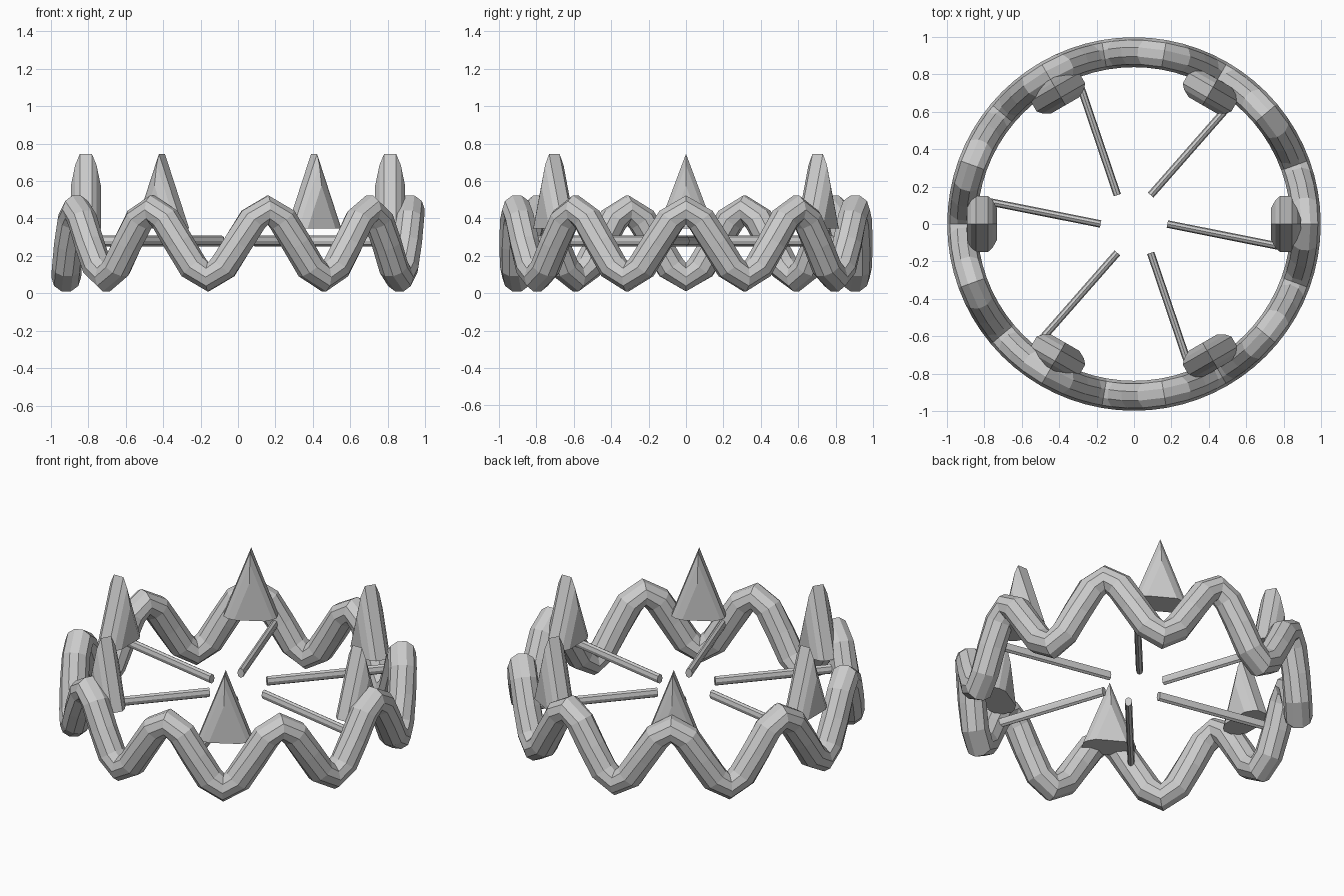
import bpy, bmesh
from math import sin, cos, pi, radians
from mathutils import Vector, Matrix

if "Cube" in bpy.data.objects:
    bpy.data.objects.remove(bpy.data.objects["Cube"])


def make_object(name, bm):
    bmesh.ops.recalc_face_normals(bm, faces=bm.faces)
    mesh = bpy.data.meshes.new(name)
    bm.to_mesh(mesh)
    bm.free()
    obj = bpy.data.objects.new(name, mesh)
    bpy.context.collection.objects.link(obj)
    return obj


# Wavy ring: a tube following nine waves around a circle
RING_R, TUBE_R, WAVE, MID_Z = 0.918, 0.08, 0.18, 0.266
STEPS, SIDES, WAVES = 72, 10, 9
bm = bmesh.new()
rings = []
for i in range(STEPS):
    a = 2 * pi * i / STEPS
    radial = Vector((cos(a), sin(a), 0))
    centre = radial * RING_R + Vector((0, 0, MID_Z + WAVE * cos(WAVES * a)))
    tangent = Vector((-sin(a) * RING_R, cos(a) * RING_R,
                      -WAVE * WAVES * sin(WAVES * a))).normalized()
    normal = tangent.cross(radial)
    rings.append([bm.verts.new(centre + TUBE_R * (radial * cos(t) + normal * sin(t)))
                  for t in (2 * pi * k / SIDES for k in range(SIDES))])
for i in range(STEPS):
    r0, r1 = rings[i], rings[(i + 1) % STEPS]
    for k in range(SIDES):
        m = (k + 1) % SIDES
        bm.faces.new((r0[k], r0[m], r1[m], r1[k]))
make_object("wavy_ring", bm)

# Spikes: faceted wedges with a short radial ridge and an oblong flat base
BASE_Z, TOP_Z, HALF_W = 0.345, 0.745, 0.15
SECTION = ((0.032, 0.0), (0.057, 0.06), (0.08, 0.17))  # half depth, drop from ridge
for i in range(6):
    bm = bmesh.new()
    for depth, drop in SECTION:
        for s in (-1, 1):
            bm.verts.new((0.813 + s * depth, 0, TOP_Z - drop))
            for side in (-1, 1):
                w = HALF_W * (1 - drop / (TOP_Z - BASE_Z))
                bm.verts.new((0.813 + s * depth, side * w, BASE_Z))
    bmesh.ops.convex_hull(bm, input=bm.verts)
    bmesh.ops.dissolve_limit(bm, angle_limit=radians(1), verts=bm.verts, edges=bm.edges)
    bm.transform(Matrix.Rotation(i * pi / 3, 4, 'Z'))
    make_object(f"spike_{i + 1}", bm)

# Spokes: slim slanted rods reaching inward
start, end = Vector((0.178, 0, 0.28)), Vector((0.85, -0.134, 0.28))
for i in range(6):
    bm = bmesh.new()
    bmesh.ops.create_cone(bm, cap_ends=True, segments=8, radius1=1, radius2=1,
                          depth=(end - start).length)
    bm.transform(Matrix.Diagonal((0.029, 0.02, 1, 1)))
    turn = Matrix.Rotation(pi / 2, 4, 'Y')
    aim = Matrix.Rotation((end - start).to_2d().angle_signed(Vector((1, 0))), 4, 'Z')
    bm.transform(Matrix.Rotation(i * pi / 3, 4, 'Z')
                 @ Matrix.Translation((start + end) / 2) @ aim @ turn)
    make_object(f"spoke_{i + 1}", bm)
